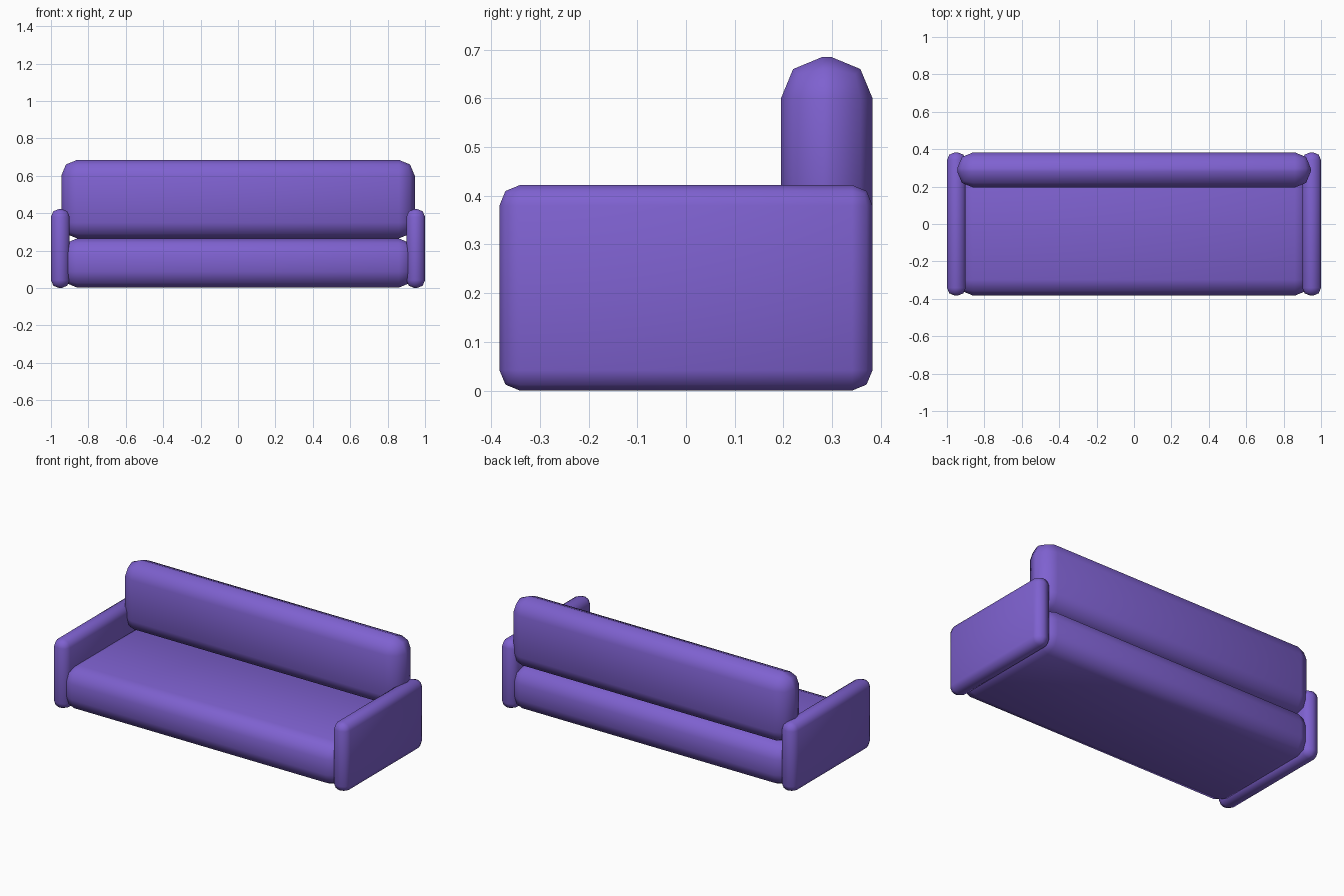
import bpy
import bmesh

cube = bpy.data.objects.get("Cube")
if cube:
    bpy.data.objects.remove(cube, do_unlink=True)

purple = bpy.data.materials.new("purple_fabric")
purple.use_nodes = True
COLOR = (0.21, 0.12, 0.63, 1)
purple.diffuse_color = COLOR
purple.node_tree.nodes["Principled BSDF"].inputs["Base Color"].default_value = COLOR


def cushion(name, low, high, radius):
    """Soft box between two corners with a two-step rounded edge."""
    bm = bmesh.new()
    bmesh.ops.create_cube(bm, size=1)
    for v in bm.verts:
        v.co = [h if c > 0 else l for c, l, h in zip(v.co, low, high)]
    mesh = bpy.data.meshes.new(name)
    for f in bm.faces:
        f.smooth = True
    bm.to_mesh(mesh)
    bm.free()
    mesh.materials.append(purple)
    obj = bpy.data.objects.new(name, mesh)
    bpy.context.collection.objects.link(obj)
    bevel = obj.modifiers.new("soft_edges", "BEVEL")
    bevel.width = radius
    bevel.segments = 2
    bevel.limit_method = "NONE"
    return obj


DEPTH = 0.383

# Seat and backrest, ends tucked into the arms
cushion("seat", (-0.945, -DEPTH, 0.002), (0.945, DEPTH, 0.265), 0.085)
cushion("backrest", (-0.945, 0.195, 0.265), (0.945, DEPTH, 0.685), 0.085)

# Armrests
for side, name in ((1, "left_arm"), (-1, "right_arm")):
    x = side * 0.95
    cushion(name, (x - 0.05, -DEPTH, 0), (x + 0.05, DEPTH, 0.422), 0.042)
